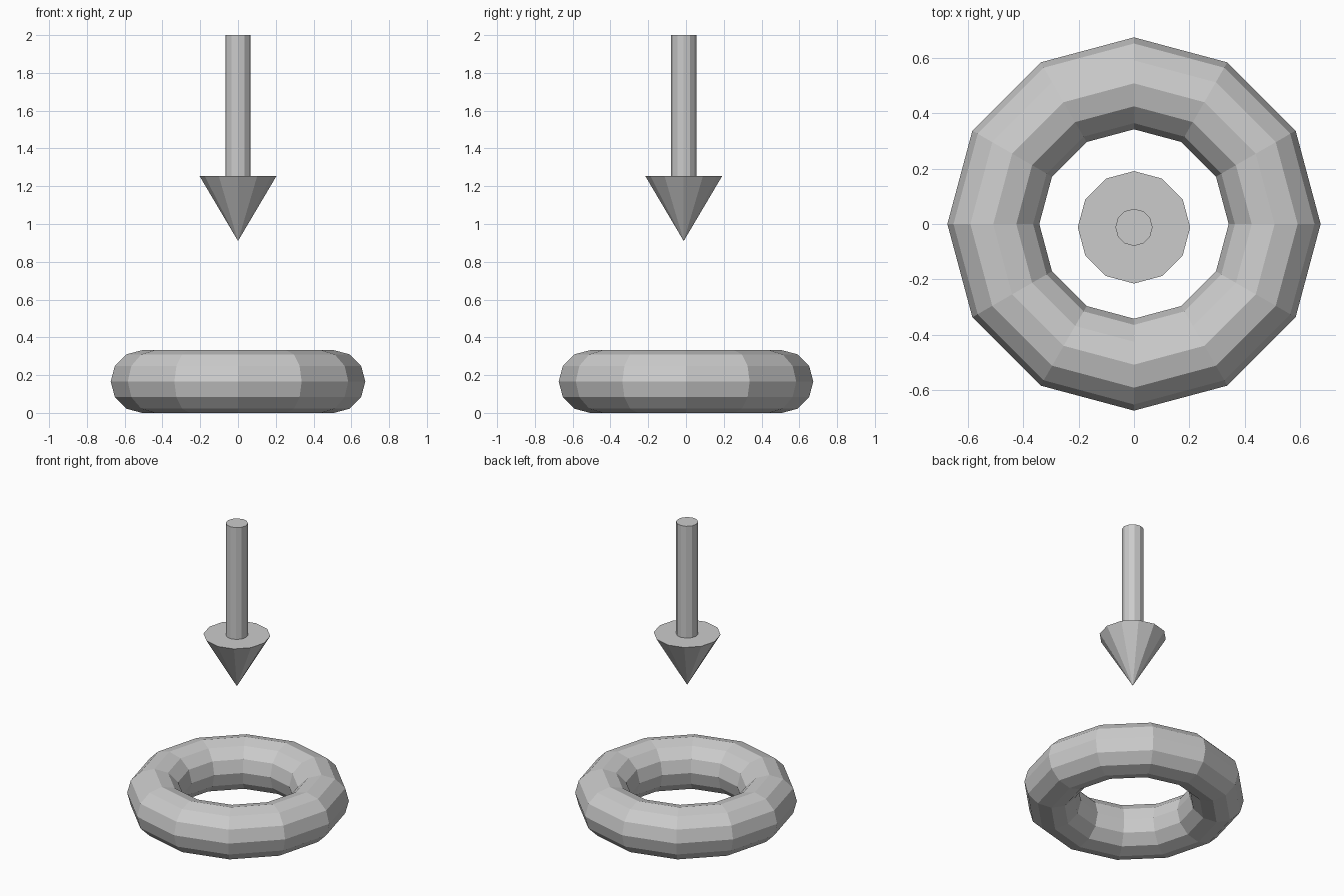
import bpy, bmesh
from math import cos, sin, pi

if "Cube" in bpy.data.objects:
    bpy.data.objects.remove(bpy.data.objects["Cube"])

SIDES = 12


def revolve(name, profile, center_y=0.0, closed=False):
    """Spin (radius, z) points around z in flat-sided steps."""
    bm = bmesh.new()
    rings = []
    for r, z in profile:
        if r == 0:
            rings.append([bm.verts.new((0, center_y, z))] * SIDES)
        else:
            rings.append([bm.verts.new((r * cos(2 * pi * i / SIDES),
                                        center_y + r * sin(2 * pi * i / SIDES), z))
                          for i in range(SIDES)])
    pairs = list(zip(rings, rings[1:]))
    if closed:
        pairs.append((rings[-1], rings[0]))
    for a, b in pairs:
        for i in range(SIDES):
            j = (i + 1) % SIDES
            bm.faces.new(list(dict.fromkeys((a[i], a[j], b[j], b[i]))))
    if not closed:
        for ring in (rings[0], rings[-1]):
            if ring[0] is not ring[1]:
                bm.faces.new(ring)
    bmesh.ops.recalc_face_normals(bm, faces=bm.faces)
    mesh = bpy.data.meshes.new(name)
    bm.to_mesh(mesh)
    bm.free()
    obj = bpy.data.objects.new(name, mesh)
    bpy.context.collection.objects.link(obj)
    return obj


# Ring lying on the ground
major, minor = 0.508, 0.166
section = [(major + minor * cos(2 * pi * k / SIDES),
            minor + minor * sin(2 * pi * k / SIDES)) for k in range(SIDES)]
revolve("ring", section, closed=True)

# Downward arrow hovering above the ring
ARROW_Y = -0.012
revolve("arrow_head", [(0, 0.91), (0.203, 1.253)], ARROW_Y)
revolve("arrow_shaft", [(0.067, 1.253), (0.067, 2.0)], ARROW_Y)
